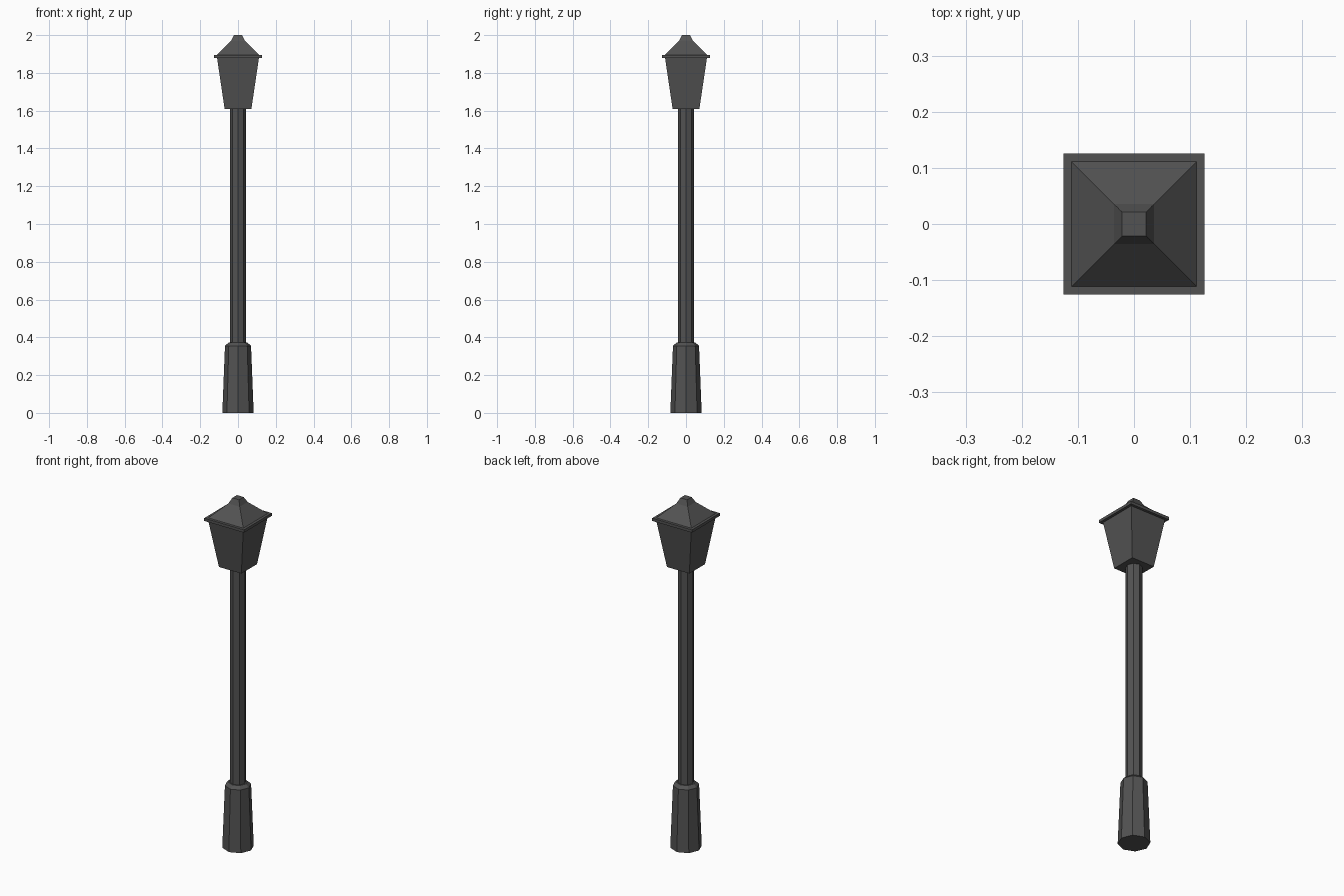
import bpy, bmesh, math

if "Cube" in bpy.data.objects:
    bpy.data.objects.remove(bpy.data.objects["Cube"])

# One dark iron colour for the whole lamp post
iron = bpy.data.materials.new("dark_iron")
iron.diffuse_color = (0.085, 0.085, 0.085, 1)
iron.use_nodes = True
iron.node_tree.nodes["Principled BSDF"].inputs["Base Color"].default_value = iron.diffuse_color


def stack(name, sides, rings, phase=0.0):
    """Closed flat-sided solid from (radius, height) rings."""
    bm = bmesh.new()
    loops = []
    for r, z in rings:
        loops.append([bm.verts.new((r * math.cos(phase + 2 * math.pi * i / sides),
                                    r * math.sin(phase + 2 * math.pi * i / sides), z))
                      for i in range(sides)])
    for a, b in zip(loops, loops[1:]):
        for i in range(sides):
            j = (i + 1) % sides
            bm.faces.new((a[i], a[j], b[j], b[i]))
    bm.faces.new(loops[0][::-1])
    bm.faces.new(loops[-1])
    me = bpy.data.meshes.new(name)
    bm.to_mesh(me)
    bm.free()
    me.materials.append(iron)
    ob = bpy.data.objects.new(name, me)
    bpy.context.collection.objects.link(ob)
    return ob


def square(name, rings):
    """Square solid given half-widths instead of radii."""
    return stack(name, 4, [(h * math.sqrt(2), z) for h, z in rings], math.pi / 4)


# Octagonal post and tapered foot with bevelled shoulder
stack("base", 8, [(0.083, 0), (0.069, 0.355), (0.05, 0.372)])
stack("pole", 8, [(0.043, 0.36), (0.043, 1.612)])

# Square lantern: flared body, rim plate, two-slope roof
square("lantern_body", [(0.071, 1.61), (0.111, 1.88)])
square("roof_rim", [(0.126, 1.88), (0.126, 1.896)])
square("roof", [(0.112, 1.895), (0.036, 1.97), (0.021, 2.0)])
